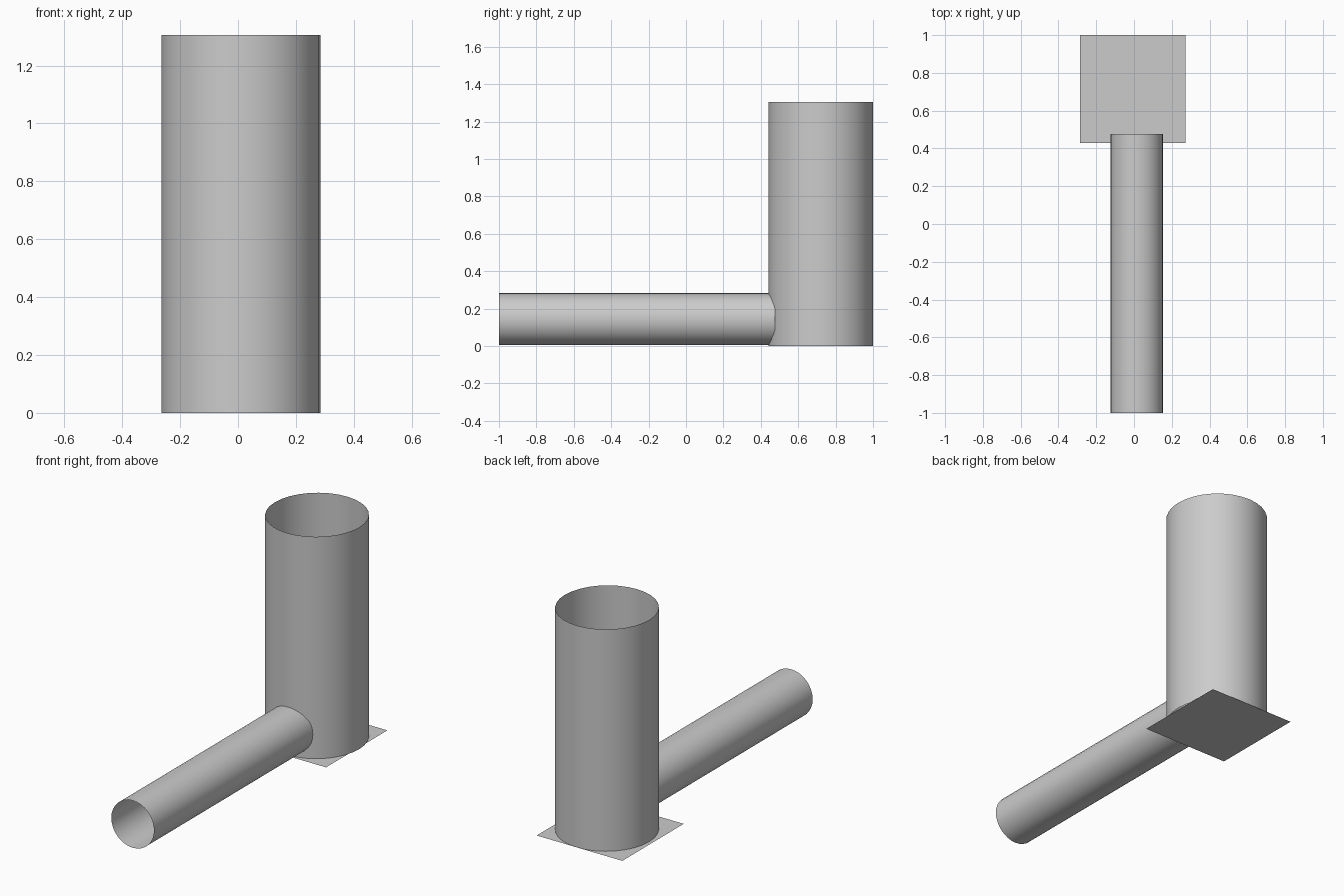
import bpy, math

if "Cube" in bpy.data.objects:
    bpy.data.objects.remove(bpy.data.objects["Cube"])


def open_tube(name, location, radii, length, rotation=(0, 0, 0), sides=32):
    """Thin open-ended tube with smooth walls."""
    bpy.ops.mesh.primitive_cylinder_add(
        vertices=sides, radius=1, depth=1, end_fill_type='NOTHING',
        location=location, rotation=rotation)
    tube = bpy.context.object
    tube.name = name
    tube.scale = (radii[0], radii[1], length)
    bpy.ops.object.transform_apply(location=False, rotation=True, scale=True)
    bpy.ops.object.shade_smooth_by_angle()
    return tube


# Upright open-topped tower
open_tube("upright_tube", (0.01, 0.72, 0.6525), (0.275, 0.28), 1.305)

# Long horizontal pipe, its back end just inside the tower wall
front, back = -1.0, 0.476
open_tube("horizontal_pipe", (0.0147, (front + back) / 2, 0.1435),
          (0.139, 0.139), back - front, (math.pi / 2, 0, 0))

# Flat square base sheet under the tower
bpy.ops.mesh.primitive_plane_add(size=1, location=(-0.007, 0.715, 0))
base = bpy.context.object
base.name = "base_plate"
base.scale = (0.558, 0.57, 1)
bpy.ops.object.transform_apply(location=False, rotation=False, scale=True)
